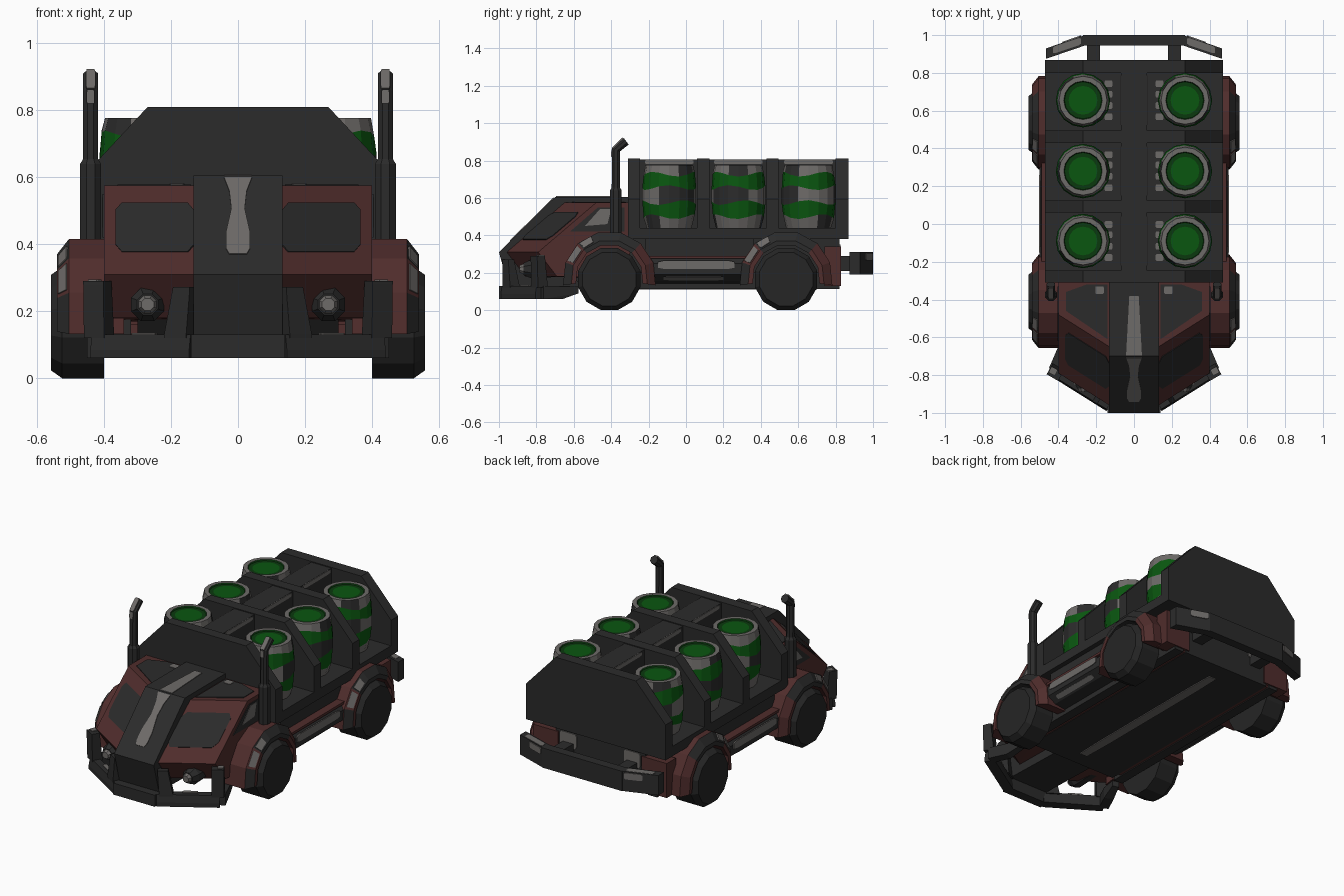
import bpy, bmesh, math
from mathutils import Vector

if "Cube" in bpy.data.objects:
    bpy.data.objects.remove(bpy.data.objects["Cube"])


def material(name, rgb):
    m = bpy.data.materials.new(name)
    m.diffuse_color = (*rgb, 1)
    m.use_nodes = True
    m.node_tree.nodes["Principled BSDF"].inputs["Base Color"].default_value = m.diffuse_color
    return m


DARK = material("dark_metal", (0.024, 0.024, 0.024))
TYRE = material("tyre_black", (0.019, 0.019, 0.019))
RED = material("rust_red", (0.080, 0.026, 0.025))
BARE = material("bare_metal", (0.155, 0.146, 0.140))
GREEN = material("barrel_green", (0.003, 0.092, 0.005))
RIM = material("barrel_dark_green", (0.003, 0.040, 0.004))


def finish(name, bm, mats, mirror):
    bmesh.ops.recalc_face_normals(bm, faces=bm.faces)
    me = bpy.data.meshes.new(name)
    bm.to_mesh(me)
    bm.free()
    for m in mats:
        me.materials.append(m)
    ob = bpy.data.objects.new(name, me)
    bpy.context.collection.objects.link(ob)
    if mirror:
        ob.modifiers.new("Mirror", 'MIRROR')
    return ob


def hull(name, pts, mat, mirror=False):
    bm = bmesh.new()
    for p in pts:
        bm.verts.new(p)
    r = bmesh.ops.convex_hull(bm, input=bm.verts)
    junk = [g for g in set(r["geom_interior"] + r["geom_unused"]) if isinstance(g, bmesh.types.BMVert)]
    bmesh.ops.delete(bm, geom=junk, context='VERTS')
    bmesh.ops.dissolve_limit(bm, angle_limit=0.01, verts=bm.verts, edges=bm.edges)
    return finish(name, bm, [mat], mirror)


def box(name, x, y, z, mat, mirror=False):
    return hull(name, [(a, b, c) for a in x for b in y for c in z], mat, mirror)


def prism_x(name, prof, x0, x1, mat, mirror=False):
    return hull(name, [(x, y, z) for x in (x0, x1) for y, z in prof], mat, mirror)


def ring(c, axis, r, n):
    q = Vector(axis).to_track_quat('Z', 'Y')
    return [Vector(c) + q @ Vector((r * math.cos(t), r * math.sin(t), 0))
            for t in (2 * math.pi * (i + .5) / n for i in range(n))]


def plate(name, pts, mat, mirror=True):
    """Thin painted plate straddling the surface it lies on."""
    p = [Vector(v) for v in pts]
    n = (p[1] - p[0]).cross(p[2] - p[0]).normalized() * 0.004
    return hull(name, [v + s * n for v in p for s in (-1, 1)], mat, mirror)


OCT = [(0.08, 0), (0.92, 0), (1, 0.15), (1, 0.85), (0.92, 1), (0.08, 1), (0, 0.85), (0, 0.15)]


def spot(name, o, u, v, mat, mirror=True):
    """Rounded patch from corner o, spanned by edges u and v."""
    o, u, v = Vector(o), Vector(u), Vector(v)
    return plate(name, [o + u * a + v * b for a, b in OCT], mat, mirror)


# ---- cab: dark centre band with red angled cheeks
prism_x("hood_band", [(-1, .31), (-.70, .605), (-.27, .605), (-.27, .12), (-.6, .12), (-.95, .13)],
        -.133, .133, DARK)
A, B, C, D = [Vector(p) for p in ((.13, -.96, .31), (.40, -.79, .31), (.40, -.48, .575), (.13, -.65, .575))]
hull("cab_cheek", [A, B, C, D, (.13, -.30, .575), (.40, -.30, .575), (.13, -.30, .17), (.40, -.30, .17),
                   (.13, -.86, .18), (.40, -.69, .18)], RED, True)
spot("windscreen", A.lerp(D, .25), (B - A) * .87, (D - A) * .55, DARK)
plate("roof_patch", [(.14, -.61, .575), (.36, -.46, .575), (.36, -.36, .575), (.25, -.32, .575), (.14, -.32, .575)], DARK)
spot("roof_chip", (.16, -.37, .578), (.045, 0, 0), (0, .04, 0), BARE)
plate("side_window", [(.40, -.62, .42), (.40, -.47, .55), (.40, -.33, .55), (.40, -.33, .42)], DARK)
plate("side_window_scrape", [(.402, -.54, .45), (.402, -.46, .54), (.402, -.40, .54), (.402, -.42, .46)], BARE)
# worn stripe along the band
E, F = Vector((0, -1, .31)), Vector((0, -.70, .605))
for i, (t0, w0, t1, w1) in enumerate([(.2, .026, .26, .036), (.26, .036, .42, .036), (.42, .036, .66, .02),
                                      (.66, .02, .84, .026), (.84, .026, .98, .042)]):
    a, b = E.lerp(F, t0), E.lerp(F, t1)
    plate(f"stripe_slope_{i}", [a - Vector((w0, 0, 0)), a + Vector((w0, 0, 0)),
                                b + Vector((w1, 0, 0)), b - Vector((w1, 0, 0))], BARE, False)
plate("stripe_roof", [(-.042, -.695, .605), (.042, -.695, .605), (.025, -.38, .605), (-.025, -.38, .605)], BARE, False)

# ---- chassis
prism_x("chassis", [(-.62, .2), (-.55, .115), (.82, .115), (.82, .40), (-.62, .40)], -.30, .30, DARK)
box("underside_red_line", (.29, .325), (-.5, .81), (.118, .16), RED, True)
box("side_rail", (.32, .38), (-.56, .82), (.112, .20), DARK, True)
box("body_side", (.28, .44), (-.22, .36), (.20, .40), DARK, True)
box("tail_corner", (.28, .45), (.74, .828), (.13, .34), RED, True)
spot("tail_scrape", (.16, .822, .26), (.11, 0, 0), (0, 0, .09), BARE)
spot("underside_scrape", (-.03, -.45, .114), (.06, 0, 0), (0, 1.15, 0), BARE, False)
# running boards between the wheels
box("sill", (.36, .49), (-.22, .36), (.275, .29), RED, True)
hull("running_board", [(x, y, z) for y in (-.21, .34)
                       for x, z in ((.36, .14), (.45, .155), (.50, .19), (.50, .25), (.47, .28), (.36, .28))], DARK, True)
spot("running_board_scrape", (.50, -.15, .22), (0, .41, 0), (0, 0, .045), BARE)
spot("running_board_under", (.46, -.12, .163), (0, .32, 0), (.025, 0, .0175), BARE)

# ---- wheels and fenders
for label, cy in (("front", -.41), ("rear", .535)):
    hull(f"{label}_wheel", ring((.40, cy, .166), (1, 0, 0), .172, 12) + ring((.525, cy, .166), (1, 0, 0), .172, 12)
         + ring((.558, cy, .166), (1, 0, 0), .148, 12), TYRE, True)
    bm = bmesh.new()
    section = [(.34, .185), (.34, .25), (.505, .25), (.54, .205), (.54, .18)]
    rows = []
    for k in range(8):
        t = math.radians(-8 + 196 * k / 7)
        rows.append([bm.verts.new((x, cy + r * math.cos(t), .168 + r * math.sin(t) * 1.02)) for x, r in section])
    for k in range(7):
        for j in range(5):
            f = bm.faces.new([rows[k][j], rows[k][(j + 1) % 5], rows[k + 1][(j + 1) % 5], rows[k + 1][j]])
            f.material_index = 1 if (j == 2 and k in (2, 3, 4, 6)) or j in (3, 4) and k in (2, 3, 4) else 0
    bm.faces.new(rows[0])
    bm.faces.new(rows[-1])
    finish(f"{label}_fender", bm, [RED, DARK], True)
    # scraped patches on the arch chamfer
    for i, ends in enumerate(((157, 135), (130, 114))):
        pts = []
        for t, order in zip(ends, (1, -1)):
            a = math.radians(t)
            pts += [(x, cy + r * math.cos(a), .168 + r * math.sin(a) * 1.02)
                    for x, r in ((.510, .241), (.535, .209))[::order]]
        plate(f"{label}_fender_scrape_{i}", pts, BARE)

# ---- cargo bed: floor, spine and shaped bulkheads
box("bed_floor", (-.47, .47), (-.30, .865), (.38, .44), DARK)
box("bed_spine", (-.068, .068), (-.30, .865), (.42, .805), DARK)
SHAPE = [(.27, .81), (.47, .595), (.47, .38), (-.47, .38), (-.47, .595), (-.27, .81)]
for i, (y0, y1) in enumerate([(-.31, -.245), (.06, .125), (.43, .495), (.80, .868)]):
    hull(f"bulkhead_{i}", [(x, y, z) for y in (y0, y1) for x, z in SHAPE], DARK)

# ---- barrels, wavy bands by height
BARREL = [(.44, 0), (.44, .12), (.50, .136), (.575, .144), (.655, .144), (.727, .137),
          (.777, .127), (.777, .102), (.770, .098), (.770, .076), (.770, 0)]
N = 16
BAND = [0, 0, 1, 0, 1, 0, 0, 2, 2, 1]
for bay, cy in enumerate((-.09, .28, .655)):
    for side in (-1, 1):
        bm = bmesh.new()
        rings = []
        for j, (z, r) in enumerate(BARREL):
            wave = .013 if 2 <= j <= 5 else 0
            angles = [2 * math.pi * i / N for i in range(N)]
            rings.append([bm.verts.new((side * .27 + r * math.cos(t), cy + r * math.sin(t),
                                        z + wave * math.sin(3 * t + 2 * j + bay))) for t in angles])
        for j in range(len(BARREL) - 1):
            for i in range(N):
                k = (i + 1) % N
                f = bm.faces.new([rings[j][i], rings[j][k], rings[j + 1][k], rings[j + 1][i]])
                # grime on parts of the bare bands
                grime = j in (1, 3, 5) and (i + 3 * j + 2 * bay) % 8 < (4 if j == 3 else 2)
                f.material_index = 3 if grime else BAND[j]
        bmesh.ops.remove_doubles(bm, verts=bm.verts, dist=1e-5)
        finish(f"barrel_{bay}_{'left' if side > 0 else 'right'}", bm, [BARE, GREEN, RIM, DARK], False)
    for k in (-.105, -.045, .015, .07):
        spot(f"bay_chip_{bay}", (.115, cy + k, .441), (.04, 0, 0), (0, .035, 0), BARE)
    spot(f"spine_scrape_{bay}", (.068, cy - .13, .78), (0, .26, 0), (0, 0, .024), BARE)

# ---- exhaust stacks
X, Y = .44, -.375
UP = (0, 0, 1)
hull("exhaust_base", ring((X, Y, .36), UP, .034, 8) + ring((X, Y, .64), UP, .034, 8) + ring((X, Y, .655), UP, .024, 8), DARK, True)
elbow = ring((X, Y, .855), (0, .35, 1), .024, 8)
hull("exhaust_pipe", ring((X, Y, .64), UP, .024, 8) + elbow, DARK, True)
hull("exhaust_tip", elbow + ring((X, Y + .055, .903), (0, .8, .6), .024, 8), DARK, True)
spot("exhaust_scrape", (X - .012, Y - .022, .82), (.024, 0, 0), (0, .002, .04), BARE)
spot("exhaust_tip_scrape", (X - .014, Y - .020, .864), (.028, 0, 0), (0, .058, .056), BARE)

# ---- front bumper with uprights and headlights
P = [(0, -.965), (.13, -.965), (.425, -.78)]
box("bumper_centre", (-.14, .14), (-1, -.94), (.06, .13), DARK)


def bar(p, q, w, z0, z1):
    d = Vector((q[1] - p[1], p[0] - q[0])).normalized() * w
    return [(c[0] + s * d.x, c[1] + s * d.y, z) for c in (p, q) for s in (-1, 1) for z in (z0, z1)]


hull("bumper_wing", bar(P[1], P[2], .03, .06, .085) + bar(P[1], P[2], .022, .06, .13), DARK, True)
hull("bumper_end", bar((.425, -.775), (.375, -.67), .028, .06, .13) + bar((.375, -.67), (.35, -.58), .02, .09, .125), DARK, True)
hull("bumper_inner_post", bar((.14, -.955), (.205, -.915), .03, .12, .13)
     + bar((.135, -.965), (.185, -.935), .018, .265, .272), DARK, True)
hull("bumper_outer_post", bar((.385, -.80), (.445, -.765), .03, .12, .13)
     + bar((.39, -.81), (.45, -.775), .024, .28, .29), DARK, True)
spot("bumper_post_scrape", (.42, -.80, .291), (.03, .015, 0), (-.015, .03, 0), BARE)
spot("bumper_chip", (.25, -.89, .131), (.07, .045, 0), (-.012, .02, 0), BARE)
FWD = (0, -1, 0)
hull("headlight", ring((.27, -.66, .22), FWD, .045, 8) + ring((.27, -.83, .22), FWD, .053, 8)
     + ring((.27, -.87, .22), FWD, .034, 8), DARK, True)
hull("headlight_lens", ring((.27, -.86, .22), FWD, .034, 8) + ring((.27, -.89, .22), FWD, .02, 8), BARE, True)

# ---- rear bumper
box("rear_bumper_centre", (-.27, .27), (.945, 1), (.19, .31), DARK)
hull("rear_bumper_wing", [(x, y, z) for z in (.19, .31) for x, y in ((.26, .945), (.26, 1), (.465, .93), (.465, .875))], DARK, True)
box("rear_bumper_strut", (.18, .25), (.80, .96), (.21, .29), DARK, True)
spot("rear_bumper_top_scrape", (.28, .95, .308), (.15, -.05, 0), (0, .038, 0), BARE)
spot("rear_bumper_scrape", (.28, .995, .265), (.10, -.035, 0), (0, 0, .04), BARE)
